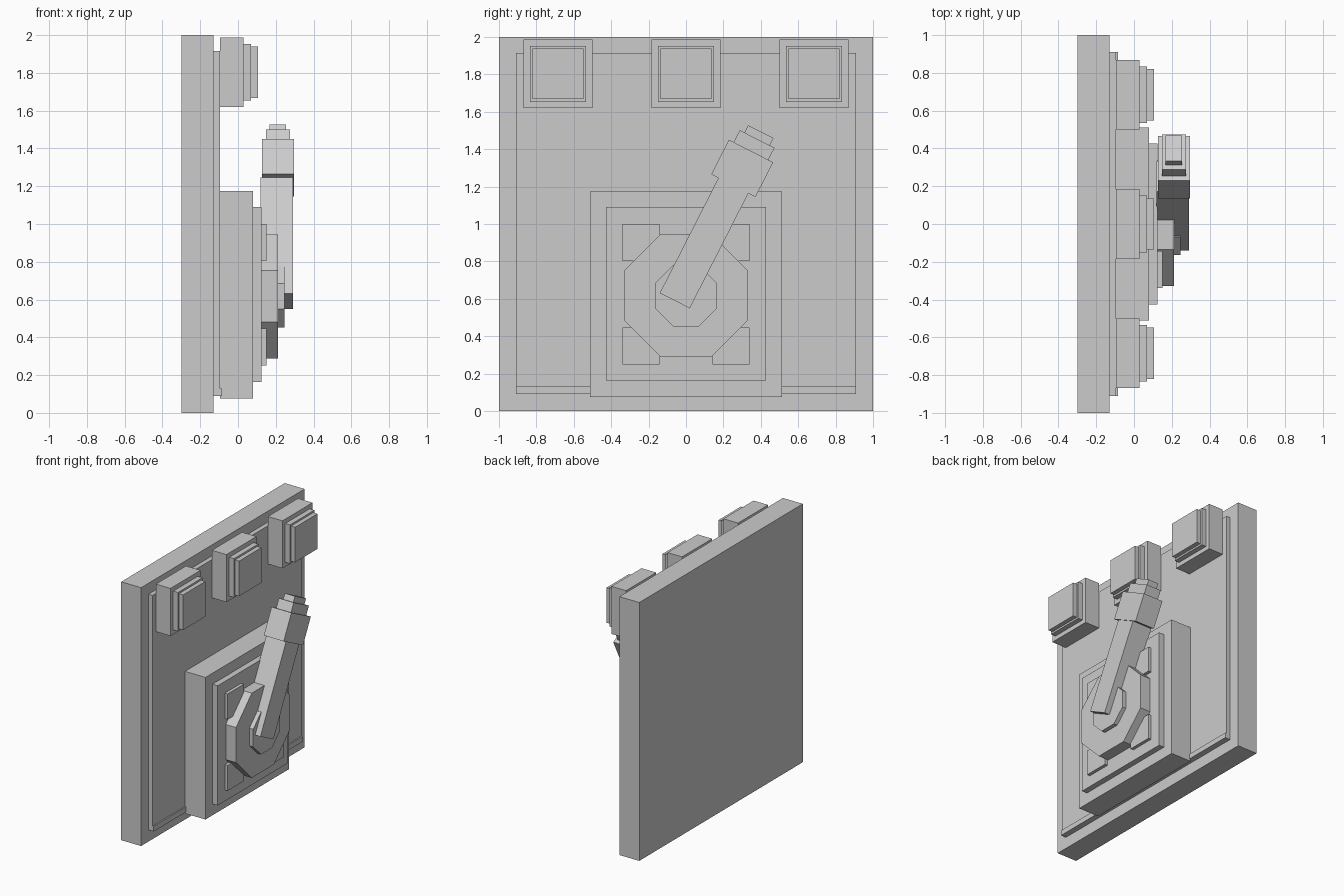
import bpy, math
from mathutils import Matrix, Vector

cube = bpy.data.objects.get("Cube")
if cube:
    bpy.data.objects.remove(cube, do_unlink=True)

grey = bpy.data.materials.new("plain_grey")
grey.use_nodes = True
COLOUR = (0.6, 0.6, 0.6, 1)
grey.diffuse_color = COLOUR
grey.node_tree.nodes["Principled BSDF"].inputs["Base Color"].default_value = COLOUR


def finish(name):
    obj = bpy.context.object
    obj.name = name
    obj.data.materials.append(grey)
    return obj


def box(name, x, y, z, frame=Matrix()):
    """Box between (low, high) limits on each axis, placed in a frame."""
    limits = (x, y, z)
    bpy.ops.mesh.primitive_cube_add(size=1)
    obj = finish(name)
    centre = Vector([(a + b) / 2 for a, b in limits])
    size = [b - a for a, b in limits]
    obj.data.transform(Matrix.Translation(centre) @ Matrix.Diagonal((*size, 1)))
    obj.matrix_world = frame
    return obj


def octagon(name, apothem, x, z):
    """Flat-topped eight-sided disc facing +x."""
    bpy.ops.mesh.primitive_cylinder_add(
        vertices=8, radius=apothem / math.cos(math.pi / 8), depth=x[1] - x[0])
    obj = finish(name)
    turn = Matrix.Rotation(math.pi / 2, 4, 'Y') @ Matrix.Rotation(math.pi / 8, 4, 'Z')
    obj.data.transform(turn)
    obj.location = ((x[0] + x[1]) / 2, 0, z)


# Wall plate with raised panel and lower ledge
box("back_plate", (-0.30, -0.13), (-1, 1), (0, 2))
box("front_panel", (-0.13, -0.095), (-0.91, 0.91), (0.09, 1.915))
box("lower_ledge", (-0.13, -0.085), (-0.91, 0.91), (0.09, 0.13))

# Row of three stepped buttons
for side, y in (("right", -0.685), ("middle", 0), ("left", 0.685)):
    for part, half, x in (("base", 0.184, (-0.095, 0.03)),
                          ("rim", 0.15, (0.03, 0.07)),
                          ("cap", 0.136, (0.07, 0.105))):
        box(f"{side}_button_{part}", x, (y - half, y + half), (1.803 - half, 1.803 + half))

# Lever housing and corner pads
box("lever_housing", (-0.095, 0.08), (-0.512, 0.512), (0.075, 1.175))
box("housing_step", (0.08, 0.125), (-0.427, 0.427), (0.163, 1.09))
for side, y in (("right", (-0.34, -0.142)), ("left", (0.142, 0.34))):
    for level, z in (("lower", (0.25, 0.447)), ("upper", (0.803, 1.0))):
        box(f"{level}_{side}_pad", (0.125, 0.15), y, z)

# Pivot discs
octagon("pivot_base", 0.328, (0.125, 0.213), 0.617)
octagon("pivot_hub", 0.164, (0.213, 0.245), 0.617)

# Tilted lever, built along its own axis from the lower end
tilt = Matrix.Translation((0, -0.06, 0.59)) @ Matrix.Rotation(math.radians(-27), 4, 'X')
for part, half, x, z in (("lever_shaft", 0.09, (0.12, 0.29), (0, 0.69)),
                         ("lever_grip", 0.133, (0.127, 0.297), (0.69, 0.898)),
                         ("lever_collar", 0.104, (0.149, 0.276), (0.898, 0.97)),
                         ("lever_tip", 0.076, (0.168, 0.255), (0.97, 1.014))):
    box(part, x, (-half, half), z, tilt)
